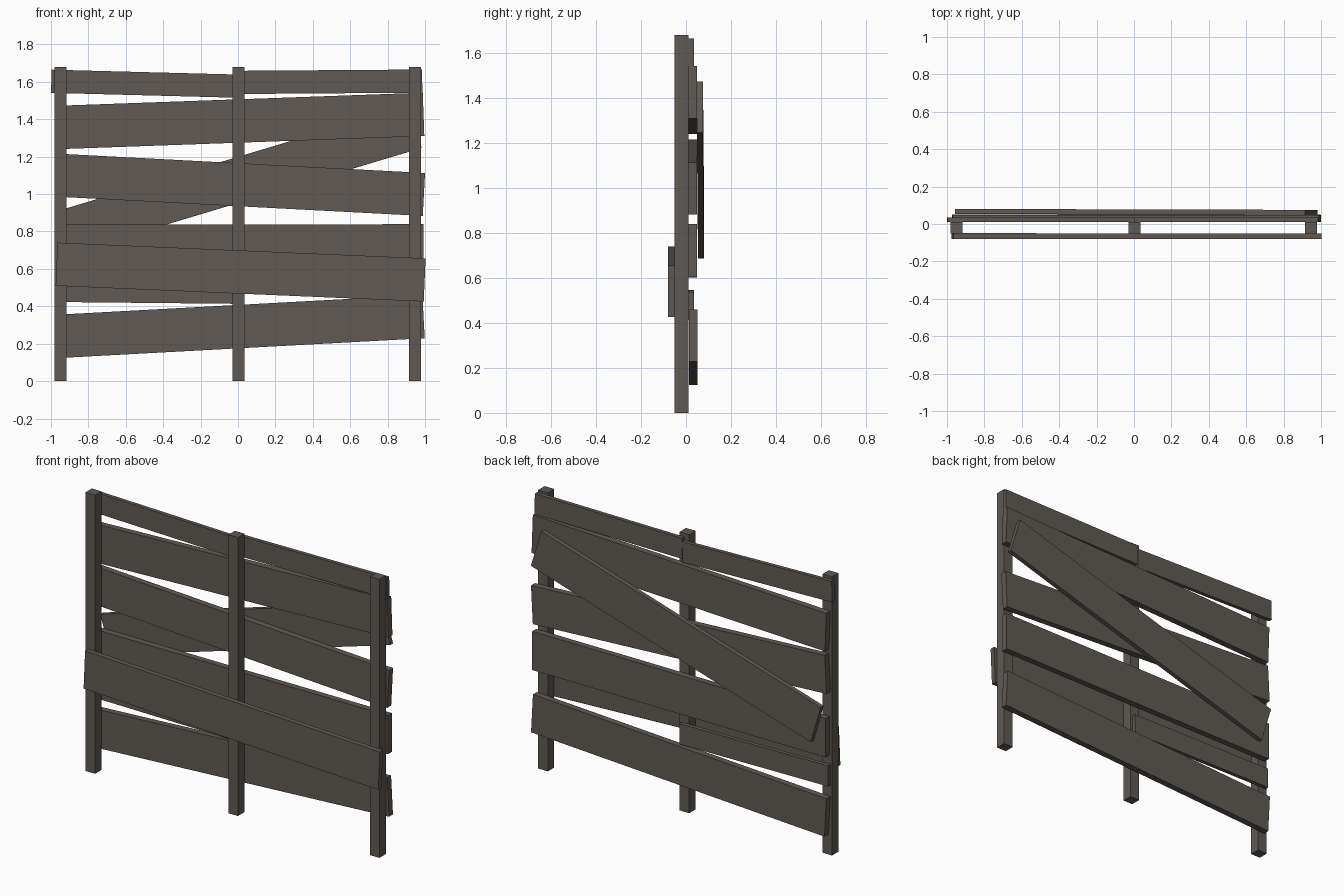
import bpy, math
from mathutils import Vector, Matrix

if "Cube" in bpy.data.objects:
    bpy.data.objects.remove(bpy.data.objects["Cube"])

wood = bpy.data.materials.new("weathered_wood")
wood.diffuse_color = (0.115, 0.100, 0.088, 1)
wood.use_nodes = True
wood.node_tree.nodes["Principled BSDF"].inputs["Base Color"].default_value = wood.diffuse_color


def box(name, centre, size, rot=None):
    """Box of full size, rotated about its centre."""
    bpy.ops.mesh.primitive_cube_add(size=1)
    ob = bpy.context.object
    ob.name = name
    m = rot.to_4x4() if rot else Matrix.Identity(4)
    ob.data.transform(Matrix.Translation(centre) @ m @ Matrix.Diagonal((*size, 1)))
    ob.data.materials.append(wood)
    return ob


def plank(name, a, b, height, thick):
    """Board whose centre line runs from a to b, ends cut square."""
    a, b = Vector(a), Vector(b)
    d = (b - a).normalized()
    up = Vector((0, 0, 1))
    n = up.cross(d).normalized()
    w = d.cross(n)
    rot = Matrix((d, n, w)).transposed()
    return box(name, (a + b) / 2, ((b - a).length, thick, height), rot)


# upright posts
for name, x in (("left_post", -0.95), ("middle_post", 0.003), ("right_post", 0.947)):
    box(name, (x, -0.02, 0.84), (0.064, 0.061, 1.68))

# narrow boards on the back of the posts, each spanning one bay
plank("top_left_rail", (-0.998, 0.023, 1.603), (0.0, 0.023, 1.577), 0.124, 0.024)
plank("top_right_rail", (0.002, 0.023, 1.597), (0.985, 0.023, 1.604), 0.124, 0.024)
plank("low_left_rail", (-0.972, 0.023, 0.485), (0.02, 0.023, 0.475), 0.124, 0.024)

# wide crooked boards on the back
plank("upper_board", (-0.966, 0.03, 1.356), (0.992, 0.03, 1.426), 0.232, 0.038)
plank("middle_board", (-0.966, 0.03, 1.101), (0.994, 0.03, 0.998), 0.230, 0.038)
plank("lower_board", (-0.966, 0.03, 0.719), (0.992, 0.03, 0.722), 0.234, 0.038)
plank("bottom_board", (-0.966, 0.032, 0.239), (0.992, 0.032, 0.345), 0.232, 0.038)

# diagonal brace laid over the back boards
plank("diagonal_brace", (-0.922, 0.067, 0.799), (0.948, 0.062, 1.360), 0.237, 0.027)

# single board nailed across the front
plank("front_board", (-0.970, -0.064, 0.625), (0.998, -0.066, 0.541), 0.231, 0.030)
